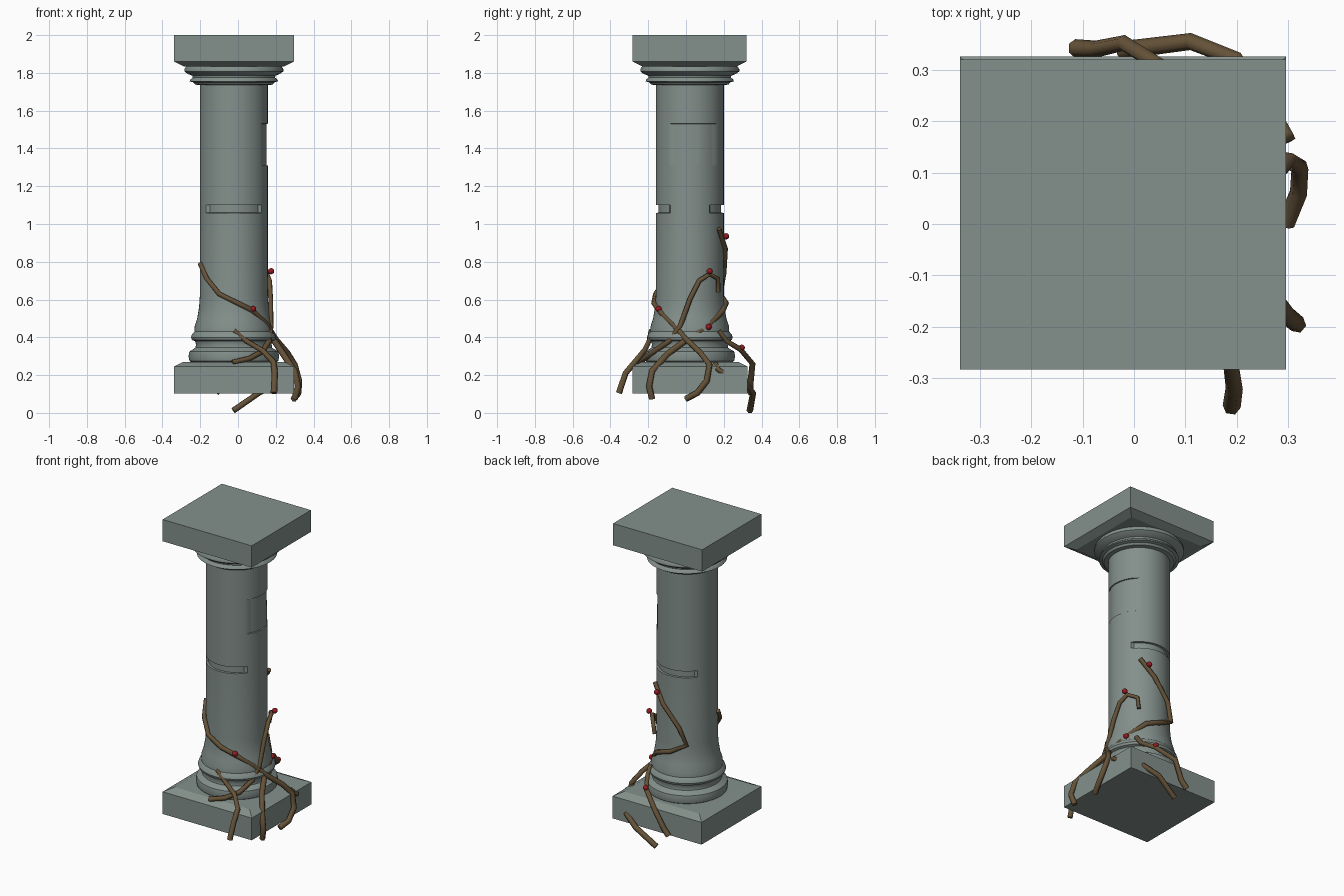
import bpy, bmesh, math

CX, CY = -0.022, 0.02


def material(name, col):
    m = bpy.data.materials.new(name)
    m.diffuse_color = (*col, 1)
    return m


STONE = material("stone", (0.23, 0.28, 0.26))
BARK = material("bark", (0.13, 0.085, 0.04))
RED = material("berry_red", (0.3, 0.01, 0.015))


def finish(bm, name, mat, smooth=None):
    bmesh.ops.recalc_face_normals(bm, faces=bm.faces)
    me = bpy.data.meshes.new(name)
    bm.to_mesh(me)
    bm.free()
    me.materials.append(mat)
    ob = bpy.data.objects.new(name, me)
    bpy.context.collection.objects.link(ob)
    if smooth:
        bpy.ops.object.select_all(action='DESELECT')
        ob.select_set(True)
        bpy.context.view_layer.objects.active = ob
        bpy.ops.object.shade_smooth_by_angle(angle=math.radians(smooth))
    return ob


def loft(rings, name, mat, smooth=None):
    bm = bmesh.new()
    vs = [[bm.verts.new(p) for p in r] for r in rings]
    n = len(vs[0])
    for a, b in zip(vs, vs[1:]):
        for i in range(n):
            j = (i + 1) % n
            bm.faces.new((a[i], a[j], b[j], b[i]))
    bm.faces.new(vs[0][::-1])
    bm.faces.new(vs[-1])
    return finish(bm, name, mat, smooth)


def square(z, inset, y1):
    x0, x, y0, y = -0.339 + inset, 0.296 - inset, -0.283 + inset, y1 - inset
    return [(x0, y0, z), (x, y0, z), (x, y, z), (x0, y, z)]


# Square slabs with a chamfer toward the shaft
loft([square(0.103, 0, 0.326), square(0.246, 0, 0.326), square(0.27, 0.05, 0.326)],
     "base_slab", STONE)
loft([square(1.835, 0.05, 0.32), square(1.86, 0, 0.32), square(2.0, 0, 0.32)],
     "capital_slab", STONE)

# Turned shaft: (radius, height)
PROFILE = [(0.215, 0.262), (0.235, 0.275), (0.24, 0.3), (0.235, 0.325), (0.215, 0.337),
           (0.203, 0.345), (0.2, 0.365), (0.207, 0.38), (0.222, 0.386), (0.227, 0.4),
           (0.222, 0.415), (0.209, 0.43), (0.207, 0.46), (0.194, 0.5), (0.184, 0.56),
           (0.18, 0.62), (0.18, 1.059), (0.18, 1.06), (0.18, 1.1), (0.18, 1.101),
           (0.18, 1.309), (0.18, 1.311), (0.18, 1.53), (0.18, 1.531), (0.18, 1.735),
           (0.205, 1.738), (0.215, 1.75), (0.234, 1.755), (0.23, 1.765), (0.218, 1.775),
           (0.22, 1.785), (0.245, 1.795), (0.262, 1.808), (0.262, 1.82), (0.25, 1.838)]


def carved(r, z, deg):
    # joint grooves on the front and back
    if 1.0595 < z < 1.1005 and abs(math.sin(math.radians(deg))) > 0.6:
        return r - 0.014
    # shallow chipped panel on the right side
    side = (deg + 180) % 360 - 180
    if 1.31 < z < 1.5305 and -35 < side < 47:
        return r - (0.003 if z < 1.4 and side > 10 else 0.007)
    return r


SIDES = 72
loft([[(CX + carved(r, z, 360 * i / SIDES) * math.cos(math.tau * i / SIDES),
        CY + carved(r, z, 360 * i / SIDES) * math.sin(math.tau * i / SIDES), z)
       for i in range(SIDES)] for r, z in PROFILE], "column_shaft", STONE, 35)


# Woody vines as six-sided tubes
def vine(name, pts, radius=0.016):
    cu = bpy.data.curves.new(name, 'CURVE')
    cu.dimensions = '3D'
    cu.bevel_depth = radius
    cu.bevel_resolution = 1
    cu.use_fill_caps = True
    sp = cu.splines.new('POLY')
    sp.points.add(len(pts) - 1)
    for i, p in enumerate(pts):
        sp.points[i].co = (*p, 1)
        sp.points[i].radius = 1.1 - 0.25 * i / (len(pts) - 1)
    cu.materials.append(BARK)
    ob = bpy.data.objects.new(name, cu)
    bpy.context.collection.objects.link(ob)


vine("vine_front", [(0.295, 0, 0.075), (0.32, 0.06, 0.105), (0.323, 0.11, 0.17),
                    (0.3, 0.125, 0.255), (0.26, 0.075, 0.32), (0.2, 0, 0.39),
                    (0.15, -0.07, 0.47), (0.08, -0.14, 0.54), (0, -0.17, 0.58),
                    (-0.1, -0.16, 0.63), (-0.165, -0.11, 0.71), (-0.2, -0.04, 0.79)])
vine("vine_back", [(0.3, -0.18, 0.075), (0.318, -0.195, 0.14), (0.3, -0.18, 0.22),
                   (0.24, -0.1, 0.31), (0.19, 0, 0.385), (0.17, 0.07, 0.43),
                   (0.135, 0.13, 0.475), (0.07, 0.195, 0.54), (-0.04, 0.213, 0.58),
                   (-0.13, 0.18, 0.63), (-0.09, 0.2, 0.74), (0.02, 0.208, 0.87),
                   (0.1, 0.175, 0.975)])
vine("vine_hook", [(-0.03, -0.25, 0.267), (0.06, -0.22, 0.288), (0.13, -0.17, 0.325),
                   (0.165, -0.09, 0.38), (0.175, -0.03, 0.46), (0.173, 0.02, 0.6),
                   (0.168, 0.07, 0.7), (0.155, 0.125, 0.735), (0.115, 0.17, 0.71),
                   (0.105, 0.17, 0.64)], 0.014)
vine("vine_front_root", [(0.19, -0.355, 0.105), (0.195, -0.32, 0.21), (0.188, -0.27, 0.27),
                         (0.13, -0.22, 0.33), (0.045, -0.195, 0.38), (-0.02, -0.185, 0.435)])
vine("vine_back_root", [(-0.115, 0.342, 0.105), (-0.075, 0.34, 0.15), (-0.02, 0.352, 0.26),
                        (0.08, 0.29, 0.335), (0.125, 0.215, 0.38), (0.13, 0.175, 0.435)])
vine("vine_low_root", [(-0.025, 0.338, 0.012), (0.11, 0.355, 0.105), (0.2, 0.32, 0.155),
                       (0.27, 0.22, 0.2), (0.3, 0.17, 0.23), (0.26, 0.155, 0.26)])

# Berries
BERRIES = [(0.08, -0.145, 0.55), (0.175, 0.125, 0.75), (0.16, 0.12, 0.455),
           (0.06, 0.212, 0.935), (0.08, 0.295, 0.345)]
for p in BERRIES:
    bm = bmesh.new()
    bmesh.ops.create_icosphere(bm, subdivisions=2, radius=0.017)
    bmesh.ops.translate(bm, verts=bm.verts, vec=p)
    finish(bm, "berry", RED, 60)
